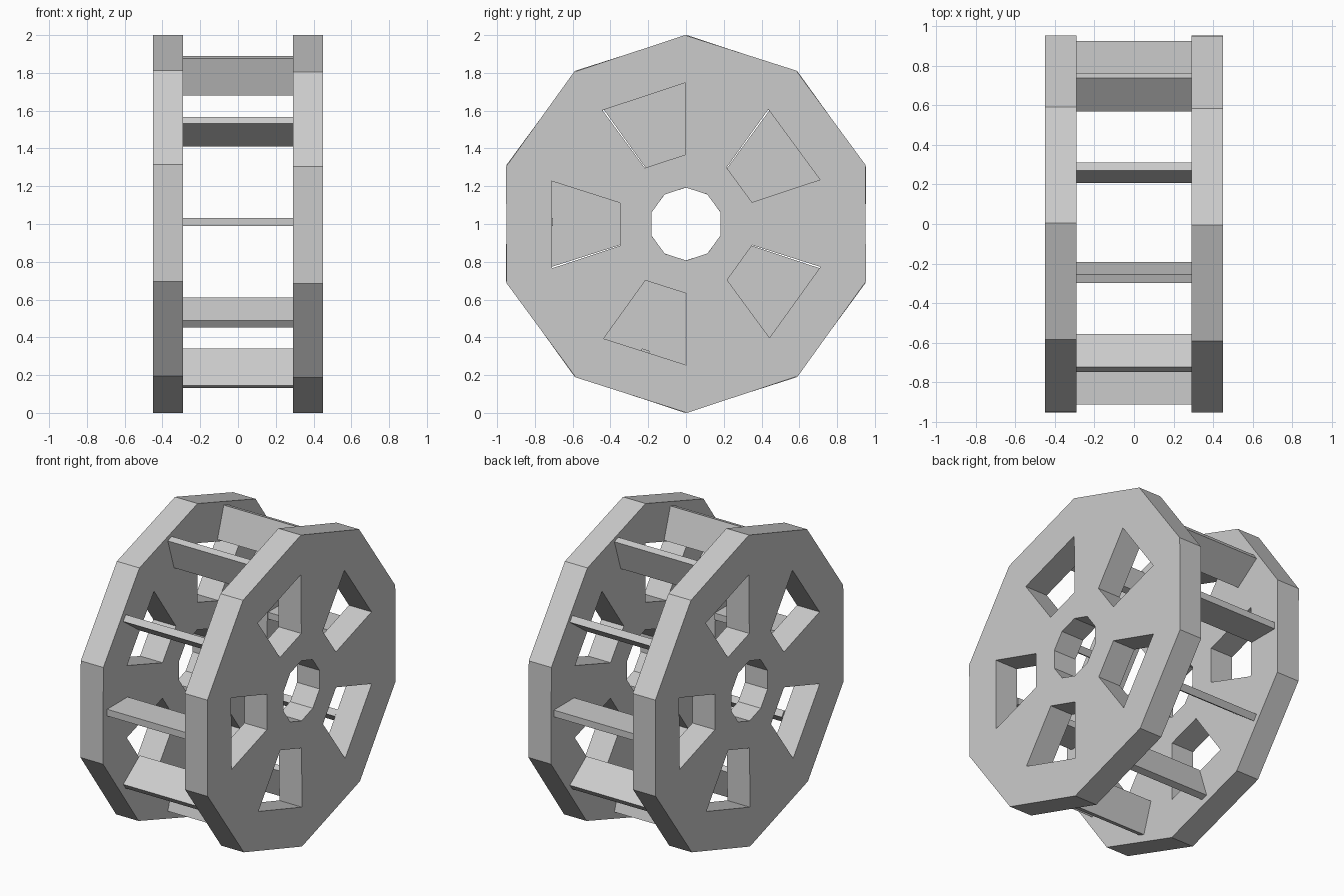
import bpy, bmesh
from math import cos, sin, pi, radians
from mathutils import Matrix, Vector

cube = bpy.data.objects.get("Cube")
if cube:
    bpy.data.objects.remove(cube, do_unlink=True)

# One plain grey for the whole wheel
grey = bpy.data.materials.new("plain grey")
grey.use_nodes = True
colour = (0.6, 0.6, 0.6, 1)
grey.diffuse_color = colour
grey.node_tree.nodes["Principled BSDF"].inputs["Base Color"].default_value = colour

SIDES = 10
STEP = 2 * pi / SIDES
RINGS = (0.193, 0.368, 0.747, 1.0)   # hub hole, window inner, window outer, rim
INNER_X, OUTER_X = 0.29, 0.45
TWIST = radians(0.3)


def add_object(name, mesh, matrix):
    obj = bpy.data.objects.new(name, mesh)
    obj.matrix_world = matrix
    bpy.context.collection.objects.link(obj)
    return obj


def make_mesh(name, bm):
    bmesh.ops.recalc_face_normals(bm, faces=bm.faces[:])
    mesh = bpy.data.meshes.new(name)
    bm.to_mesh(mesh)
    bm.free()
    mesh.materials.append(grey)
    return mesh


def disc_mesh():
    """Ten-sided plate with a hub hole and a window in every other sector."""
    bm = bmesh.new()
    grid = []
    for s in range(SIDES):
        a = (s - 0.5) * STEP + TWIST
        grid.append([bm.verts.new((INNER_X, r * cos(a), r * sin(a))) for r in RINGS])
    for s in range(SIDES):
        here, there = grid[s], grid[(s + 1) % SIDES]
        for band in range(len(RINGS) - 1):
            if band == 1 and s % 2 == 1:
                continue   # window
            bm.faces.new((here[band], here[band + 1], there[band + 1], there[band]))
    result = bmesh.ops.extrude_face_region(bm, geom=bm.faces[:])
    moved = [v for v in result["geom"] if isinstance(v, bmesh.types.BMVert)]
    bmesh.ops.translate(bm, verts=moved, vec=Vector((OUTER_X - INNER_X, 0, 0)))
    return make_mesh("side_disc", bm)


# Two side discs, the second turned about so its windows alternate
disc = disc_mesh()
centre = Matrix.Translation((0, 0, 1))
add_object("left_disc", disc, centre)
add_object("right_disc", disc, centre @ Matrix.Rotation(pi, 4, "Z"))

# Ring of radial paddles between the discs
bm = bmesh.new()
bmesh.ops.create_cube(bm, size=1)
bmesh.ops.scale(bm, verts=bm.verts[:], vec=(2 * INNER_X, 0.207, 0.043))
bmesh.ops.translate(bm, verts=bm.verts[:], vec=(0, 0.814, 0))
paddle = make_mesh("paddle", bm)
ring_centre = Matrix.Translation((0, 0.007, 1.01))
for i in range(SIDES):
    add_object(f"paddle_{i + 1}", paddle, ring_centre @ Matrix.Rotation(i * STEP, 4, "X"))
